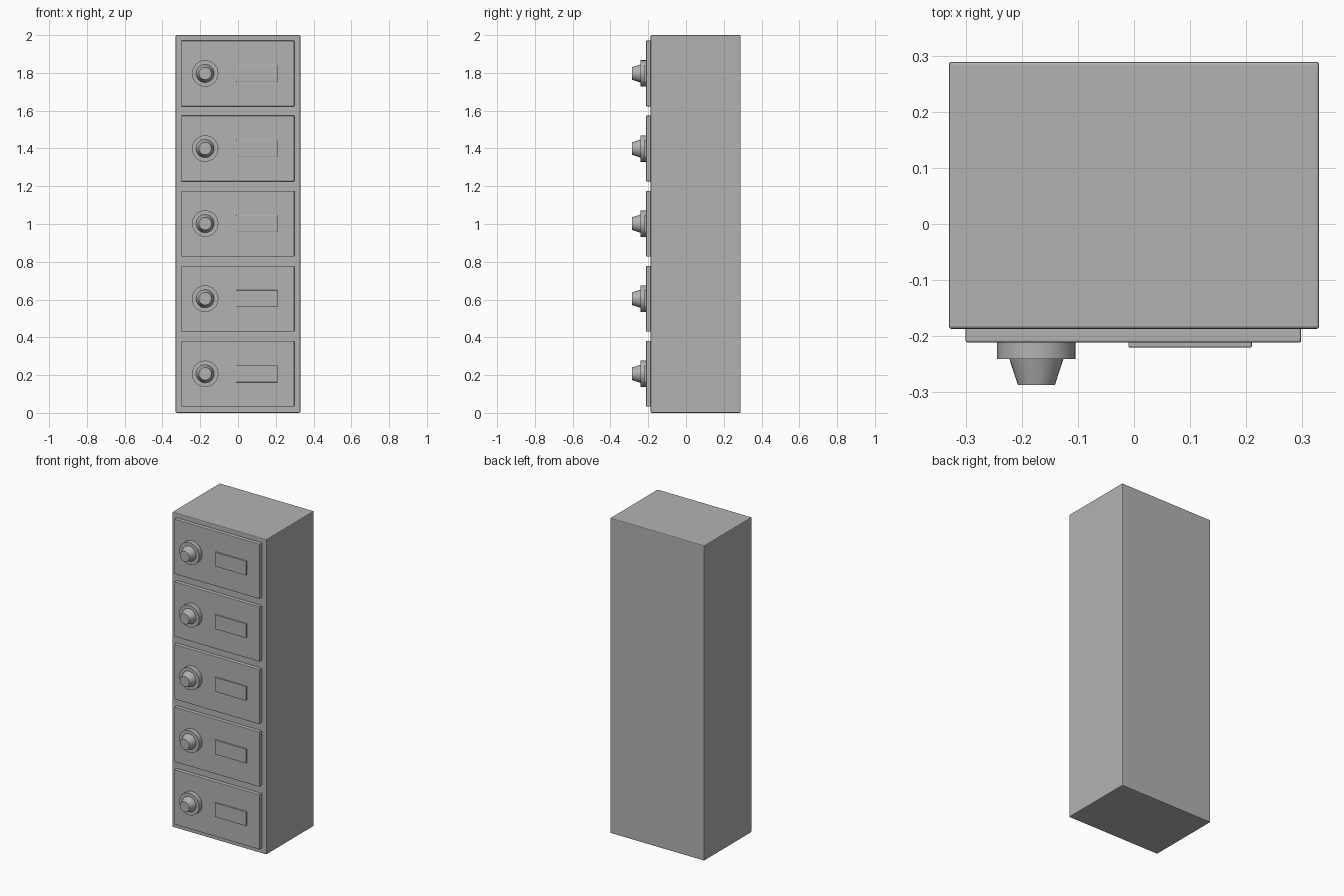
import bpy
import bmesh
import math
from mathutils import Matrix

cube = bpy.data.objects.get("Cube")
if cube:
    bpy.data.objects.remove(cube, do_unlink=True)

# Single painted-metal colour
GREY = (0.45, 0.45, 0.45, 1)
metal = bpy.data.materials.new("grey_metal")
metal.use_nodes = True
metal.diffuse_color = GREY
metal.node_tree.nodes["Principled BSDF"].inputs["Base Color"].default_value = GREY


def finish(bm, name):
    bmesh.ops.recalc_face_normals(bm, faces=bm.faces)
    mesh = bpy.data.meshes.new(name)
    bm.to_mesh(mesh)
    bm.free()
    mesh.materials.append(metal)
    obj = bpy.data.objects.new(name, mesh)
    bpy.context.collection.objects.link(obj)
    return obj


def box(name, low, high, bevel):
    """Box between two corners with a small bevelled edge."""
    bm = bmesh.new()
    size = [h - l for l, h in zip(low, high)]
    centre = [(l + h) / 2 for l, h in zip(low, high)]
    bmesh.ops.create_cube(bm, size=1, matrix=Matrix.Translation(centre) @ Matrix.Diagonal((*size, 1)))
    obj = finish(bm, name)
    mod = obj.modifiers.new("edge", "BEVEL")
    mod.width = bevel
    mod.segments = 2
    return obj


def knob(name, x, z, profile, sides=32):
    """Turned part whose axis points to the front; profile is (radius, y)."""
    bm = bmesh.new()
    rings = []
    for r, y in profile:
        angles = [math.tau * i / sides for i in range(sides)]
        rings.append([bm.verts.new((x + r * math.cos(a), y, z + r * math.sin(a))) for a in angles])
    for a, b in zip(rings, rings[1:]):
        for i in range(sides):
            j = (i + 1) % sides
            bm.faces.new((a[i], a[j], b[j], b[i]))
    bm.faces.new(rings[0])
    bm.faces.new(rings[-1])
    obj = finish(bm, name)
    bpy.ops.object.select_all(action="DESELECT")
    obj.select_set(True)
    bpy.context.view_layer.objects.active = obj
    bpy.ops.object.shade_smooth_by_angle(angle=math.radians(35))
    return obj


# Cabinet body
BACK, FRONT, DOOR_FRONT = 0.289, -0.187, -0.211
box("cabinet_body", (-0.33, FRONT, 0), (0.33, BACK, 2), 0.005)

# Stacked doors, each with a label plate and a knob
KNOB = [(0.07, -0.2), (0.07, -0.241), (0.048, -0.241), (0.033, -0.287)]
for n in range(5):
    z = 0.207 + n * 0.3975
    box(f"door_{n + 1}", (-0.3, DOOR_FRONT, z - 0.174), (0.298, FRONT + 0.01, z + 0.174), 0.003)
    box(f"label_plate_{n + 1}", (-0.01, -0.22, z - 0.045), (0.21, DOOR_FRONT + 0.003, z + 0.045), 0.002)
    knob(f"knob_{n + 1}", -0.174, z, KNOB)
